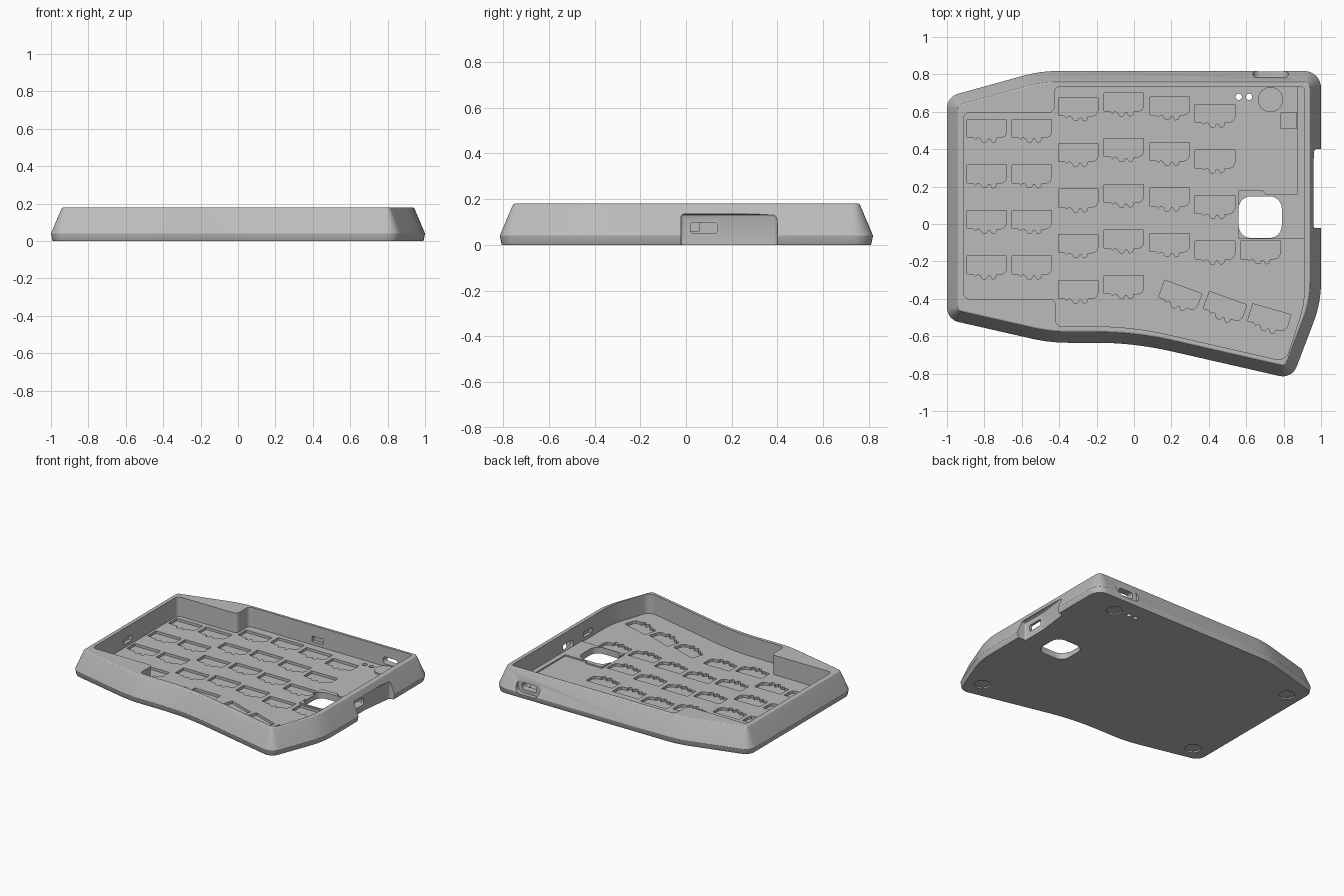
import bpy, bmesh, math
from mathutils import Matrix, Vector

if "Cube" in bpy.data.objects:
    bpy.data.objects.remove(bpy.data.objects["Cube"])

grey = bpy.data.materials.new("case grey")
grey.use_nodes = True
grey.diffuse_color = (0.5, 0.5, 0.5, 1)
grey.node_tree.nodes["Principled BSDF"].inputs["Base Color"].default_value = (0.5, 0.5, 0.5, 1)

FLOOR = 0.036
HEIGHT = 0.18


def rounded(corners, steps=8):
    """Turn (x, y, radius) corners into a filleted outline."""
    out = []
    n = len(corners)
    for i, (x, y, r) in enumerate(corners):
        p = Vector((x, y))
        if r <= 0:
            out.append(p)
            continue
        a = (Vector(corners[i - 1][:2]) - p).normalized()
        b = (Vector(corners[(i + 1) % n][:2]) - p).normalized()
        half = math.acos(a.dot(b)) / 2
        centre = p + (a + b).normalized() * (r / math.sin(half))
        start = p + a * (r / math.tan(half)) - centre
        first = math.atan2(start.y, start.x)
        turn = math.copysign(math.pi - 2 * half, b.x * a.y - b.y * a.x)
        for k in range(steps + 1):
            t = first + turn * k / steps
            out.append(centre + Vector((r * math.cos(t), r * math.sin(t))))
    return out


def inset(pts, d):
    """Move a counter-clockwise outline inwards by d."""
    out = []
    for i, p in enumerate(pts):
        e1 = (p - pts[i - 1]).normalized()
        e2 = (pts[(i + 1) % len(pts)] - p).normalized()
        n1, n2 = Vector((-e1.y, e1.x)), Vector((-e2.y, e2.x))
        out.append(p + (n1 + n2) * (d / (1 + n1.dot(n2))))
    return out


def add_prism(bm, pts, levels, matrix=Matrix.Identity(4)):
    """Stack an outline at rising (height, inset) levels and cap both ends."""
    area = sum(pts[i - 1].x * p.y - pts[i - 1].y * p.x for i, p in enumerate(pts))
    if area < 0:
        pts = pts[::-1]
    rings = [[bm.verts.new(matrix @ Vector((p.x, p.y, z))) for p in inset(pts, d)]
             for z, d in levels]
    bm.faces.new(rings[0][::-1])
    bm.faces.new(rings[-1])
    for low, high in zip(rings, rings[1:]):
        for i in range(len(pts)):
            bm.faces.new((low[i - 1], low[i], high[i], high[i - 1]))


def make(name, shapes):
    """Object from a list of (outline, levels[, matrix])."""
    bm = bmesh.new()
    for s in shapes:
        add_prism(bm, *s)
    mesh = bpy.data.meshes.new(name)
    bm.to_mesh(mesh)
    bm.free()
    mesh.materials.append(grey)
    obj = bpy.data.objects.new(name, mesh)
    bpy.context.collection.objects.link(obj)
    return obj


def combine(target, tool, operation="DIFFERENCE"):
    """Bake a boolean, trying the second solver if the first loses the case."""
    mod = target.modifiers.new(tool.name, "BOOLEAN")
    mod.object, mod.operation = tool, operation
    for solver in ("EXACT", "MANIFOLD"):
        mod.solver = solver
        graph = bpy.context.evaluated_depsgraph_get()
        graph.update()
        result = bpy.data.meshes.new_from_object(target.evaluated_get(graph))
        xs = [v.co.x for v in result.vertices]
        if xs and max(xs) - min(xs) > 1.9:
            target.data = result
            break
    target.modifiers.clear()
    bpy.data.objects.remove(tool)


def rect(x0, x1, y0, y1, r=0.0):
    return rounded([(x0, y0, r), (x1, y0, r), (x1, y1, r), (x0, y1, r)], 6)


def circle(x, y, r, n=24):
    return [Vector((x + r * math.cos(math.tau * k / n), y + r * math.sin(math.tau * k / n)))
            for k in range(n)]


def span(a, b):
    return [(a, 0), (b, 0)]


# Outer shell with a small under-chamfer and sloping sides
outer = rounded([(-1, 0.68, 0.08), (-0.5, 0.818, 0.7), (1, 0.818, 0.09), (1, -0.42, 0.6),
                 (0.845, -0.828, 0.08), (0, -0.635, 1.8), (-0.45, -0.635, 0.9),
                 (-1, -0.51, 0.08)])
case = make("keyboard_case", [(outer, [(0, 0.01), (0.005, 0.007), (0.04, 0), (0.17, 0.055),
                                       (0.177, 0.059), (HEIGHT, 0.065)])])

# Stepped inner cavity
inner = rounded([(-0.91, 0.595, 0.03), (-0.425, 0.595, 0.03), (-0.425, 0.735, 0.03),
                 (0.91, 0.735, 0.02), (0.91, -0.43, 0.5), (0.81, -0.735, 0.06),
                 (0, -0.55, 1.7), (-0.42, -0.545, 0.03), (-0.42, -0.4, 0.03),
                 (-0.91, -0.4, 0.03)])
combine(case, make("cavity", [(inner, span(FLOOR, 0.3))]))

# Controller ledge and the boss above the rear foot
ledge = rounded([(0.56, -0.08, 0), (0.92, -0.08, 0), (0.92, 0.74, 0), (0.875, 0.74, 0),
                 (0.875, 0.16, 0), (0.7, 0.16, 0), (0.69, 0.18, 0), (0.56, 0.18, 0)])
combine(case, make("ledge", [(ledge, span(0.02, FLOOR + 0.01))]), "UNION")
combine(case, make("foot_boss", [(circle(0.73, 0.665, 0.067), span(0.022, FLOOR + 0.012))]), "UNION")

# Switch socket pockets with lobes along the lower edge
lobes = [(-0.106, 0.06), (0.106, 0.06), (0.106, -0.01), (0.095, -0.03), (0.075, -0.038),
         (0.052, -0.038), (0.046, -0.058), (0.03, -0.064), (0.018, -0.045), (0.008, -0.042),
         (-0.004, -0.062), (-0.022, -0.062), (-0.034, -0.042), (-0.05, -0.036),
         (-0.06, -0.048), (-0.072, -0.036), (-0.106, -0.036)]
socket = [Vector(p) for p in lobes]
columns = [(-0.787, 0.5, 4), (-0.546, 0.5, 4), (-0.299, 0.615, 5), (-0.054, 0.64, 5),
           (0.191, 0.62, 4), (0.433, 0.58, 4), (0.676, -0.15, 1)]
keys = [(x, top - 0.244 * row, 0) for x, top, count in columns for row in range(count)]
keys += [(0.243, -0.393, -20), (0.483, -0.453, -20), (0.72, -0.513, -16)]
pockets = [(socket, span(0.017, 0.08),
            Matrix.Translation((x, y, 0)) @ Matrix.Rotation(math.radians(a), 4, "Z"))
           for x, y, a in keys]
pockets.append((rect(0.785, 0.868, 0.51, 0.595), span(0.024, 0.08)))
combine(case, make("pockets", pockets))

# Holes through the floor
combine(case, make("floor_holes", [
    (rect(0.56, 0.79, -0.075, 0.148, 0.065), span(-0.1, 0.1)),
    (circle(0.56, 0.68, 0.017, 16), span(-0.1, 0.1)),
    (circle(0.615, 0.68, 0.017, 16), span(-0.1, 0.1))]))

# Round foot recesses underneath
feet = [(0.73, 0.665), (0.77, -0.66), (-0.88, 0.54), (-0.86, -0.41)]
combine(case, make("foot_recesses", [(circle(x, y, 0.055), span(-0.05, 0.01)) for x, y in feet]))

# Scooped cable recess on the right side
scoop = rounded([(0.93, -0.022, 0.01), (1.1, -0.022, 0), (1.1, 0.4, 0), (0.96, 0.4, 0.02),
                 (0.93, 0.16, 0.2)])
combine(case, make("cable_recess", [(scoop, [(-0.05, 0), (0.12, 0), (0.13, 0.004), (0.135, 0.012)])]))

# Oval recess in the back wall, outline in x and z
back = Matrix.Rotation(math.radians(90), 4, "X")
combine(case, make("back_recess", [
    (rect(0.635, 0.825, 0.03, 0.13, 0.045), span(-0.9, -0.785), back)]))

# Port openings and shallow clip notches in the walls
side = Matrix(((0, 0, 1, 0), (1, 0, 0, 0), (0, 1, 0, 0), (0, 0, 0, 1)))
combine(case, make("openings", [
    (rect(0.02, 0.136, 0.049, 0.097, 0.012), span(0.85, 1.1), side),
    (rect(0.67, 0.79, 0.055, 0.105, 0.02), span(-0.9, -0.7), back),
    (rect(-0.03, 0.06, 0.06, 0.1), span(-0.935, -0.88), side),
    (rect(-0.2, -0.11, 0.06, 0.1), span(0.88, 0.935), side),
    (rect(0.09, 0.18, 0.06, 0.1), span(-0.76, -0.7), back)]))

# Smooth the rounded corners, keep real edges sharp
bpy.ops.object.select_all(action="DESELECT")
case.select_set(True)
bpy.context.view_layer.objects.active = case
bpy.ops.object.shade_smooth_by_angle(angle=math.radians(25))
